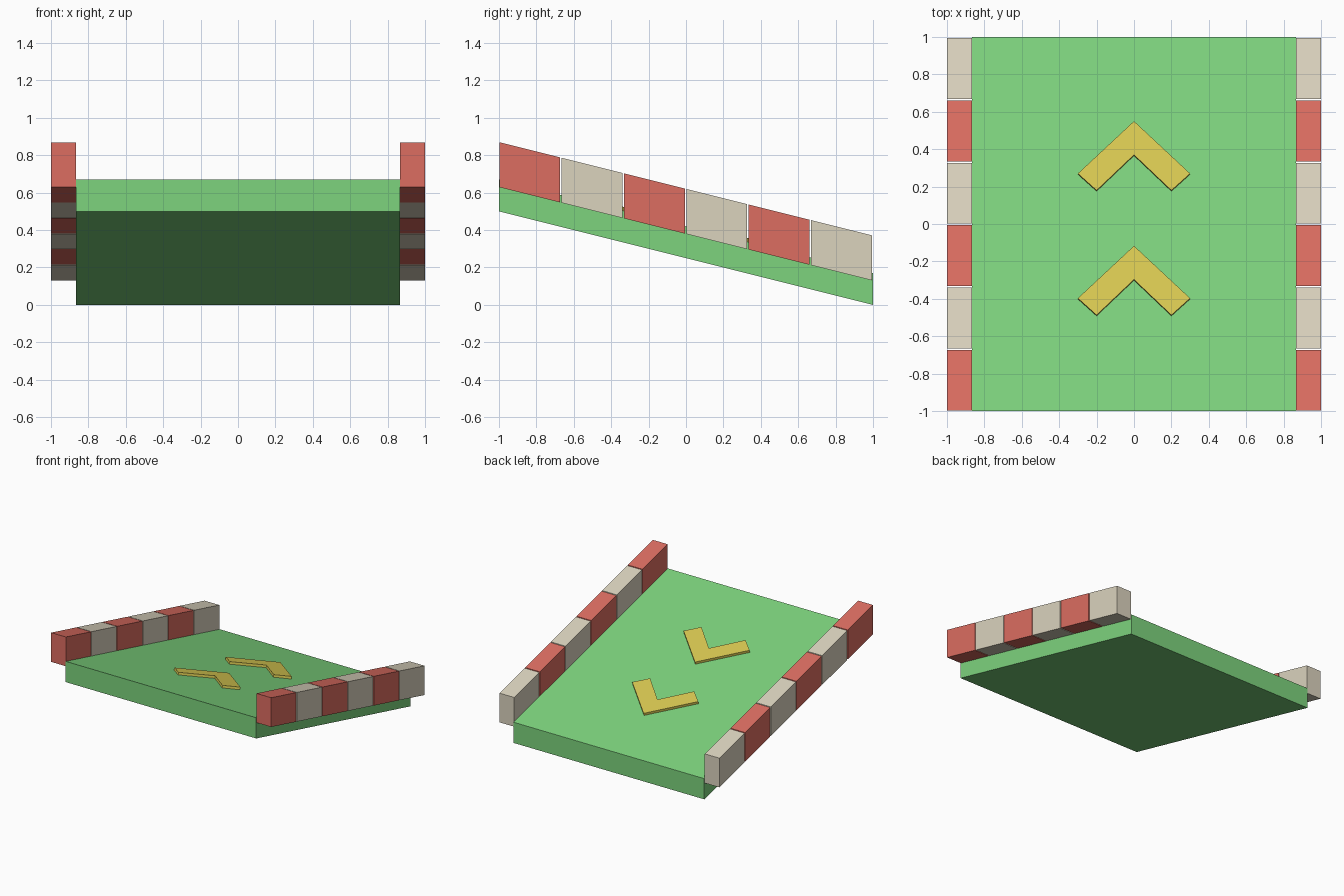
import bpy
import bmesh
from mathutils import Vector

cube = bpy.data.objects.get("Cube")
if cube:
    bpy.data.objects.remove(cube)

SLOPE = -0.25                 # the ramp descends toward the back
MID_BOTTOM, MID_TOP = 0.25, 0.42
INNER, OUTER = 0.866, 1.0     # slab half width and outer kerb face
UP = Vector((0, -SLOPE, 1)).normalized()


def material(name, srgb):
    colour = [((c / 255 + 0.055) / 1.055) ** 2.4 for c in srgb] + [1]
    mat = bpy.data.materials.new(name)
    mat.use_nodes = True
    mat.diffuse_color = colour
    mat.node_tree.nodes["Principled BSDF"].inputs["Base Color"].default_value = colour
    return mat


green = material("green", (125, 211, 125))
red = material("red", (220, 109, 97))
cream = material("cream", (219, 211, 190))
yellow = material("yellow", (218, 202, 82))


def sloped_prism(name, outline, base, offset, mat):
    """Lay an xy outline on the sloped plane and extrude it by offset."""
    bm = bmesh.new()
    verts = [bm.verts.new((x, y, base + SLOPE * y)) for x, y in outline]
    face = bm.faces.new(verts)
    extruded = bmesh.ops.extrude_face_region(bm, geom=[face], use_keep_orig=True)
    moved = [g for g in extruded["geom"] if isinstance(g, bmesh.types.BMVert)]
    bmesh.ops.translate(bm, verts=moved, vec=offset)
    bmesh.ops.recalc_face_normals(bm, faces=bm.faces)
    mesh = bpy.data.meshes.new(name)
    bm.to_mesh(mesh)
    bm.free()
    mesh.materials.append(mat)
    obj = bpy.data.objects.new(name, mesh)
    bpy.context.collection.objects.link(obj)
    return obj


def rectangle(x0, x1, y0, y1):
    return [(x0, y0), (x1, y0), (x1, y1), (x0, y1)]


# Sloping deck
sloped_prism("ramp_deck", rectangle(-INNER, INNER, -1, 1), MID_BOTTOM,
             Vector((0, 0, MID_TOP - MID_BOTTOM)), green)

# Alternating kerb blocks on both sides, with thin gaps
PITCH, GAP = 1 / 3, 0.008
for side, sign in (("left", 1), ("right", -1)):
    x0, x1 = sorted((sign * INNER, sign * OUTER))
    for i in range(6):
        y0 = -0.998 + i * PITCH
        sloped_prism(f"{side}_kerb_block_{i + 1}",
                     rectangle(x0, x1, y0, y0 + PITCH - GAP), 0.38,
                     Vector((0, 0, 0.24)), cream if i % 2 else red)

# Raised chevron arrows pointing up the page of the deck
half = [(0.3, 0.27), (0.2, 0.18)]
chevron = [(0, 0.55), *half, (0, 0.37), *[(-x, y) for x, y in reversed(half)]]
THICK = 0.02
for name, shift in (("back_chevron", 0), ("front_chevron", -2 / 3)):
    outline = [(x, y + shift - UP.y * THICK) for x, y in chevron]
    sloped_prism(name, outline, MID_TOP, UP * THICK, yellow)
